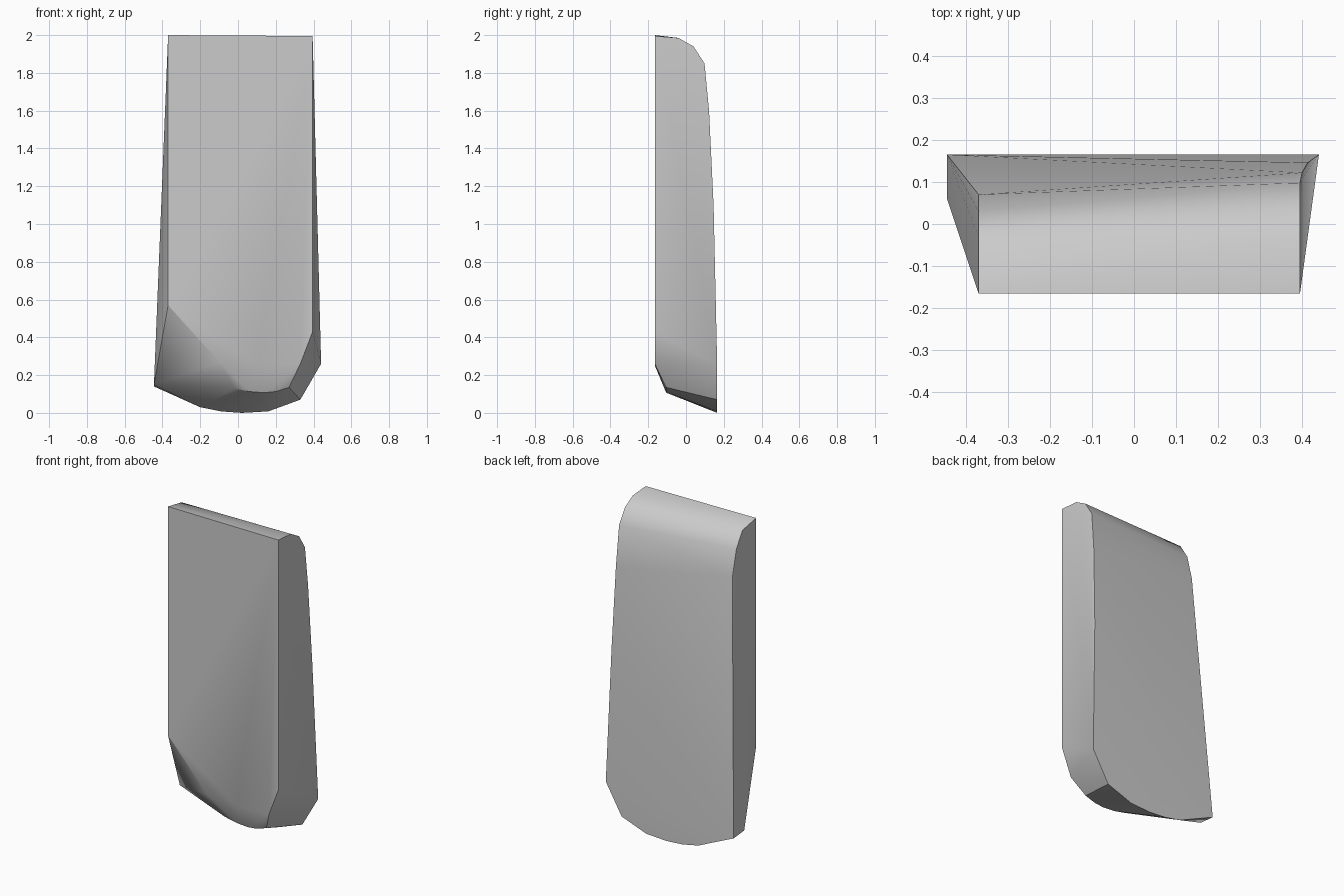
import bpy
import bmesh

if "Cube" in bpy.data.objects:
    bpy.data.objects.remove(bpy.data.objects["Cube"], do_unlink=True)

FRONT, BACK = -0.165, 0.165

# One plain grey for the whole slab
grey = bpy.data.materials.new("plain grey")
grey.use_nodes = True
colour = (0.6, 0.6, 0.6, 1)
grey.diffuse_color = colour
grey.node_tree.nodes["Principled BSDF"].inputs["Base Color"].default_value = colour

# Rounded top profiles of the two sides, as (x, y, z)
narrow_side = [(-0.37, y, z) for y, z in
               ((FRONT, 2), (-0.03, 1.975), (0.03, 1.88), (0.07, 1.72))]
wide_side = [(0.395, y, z) for y, z in
             ((FRONT, 1.995), (-0.04, 1.985), (0.04, 1.94), (0.098, 1.85))]
wide_side += [(0.4, 0.122, 1.6), (0.413, 0.146, 1.1)]

# Outline of the rounded lower end at the back
back_rim = [(x, BACK, z) for x, z in
            ((-0.445, 0.14), (-0.2, 0.03), (-0.09, 0.008), (0.02, 0),
             (0.16, 0.008), (0.33, 0.07), (0.44, 0.26))]

# Lower edge of the flat front, and the chamfer lip below it
front_rim = [(x, FRONT, z) for x, z in
             ((-0.37, 0.57), (-0.1, 0.27), (0.1, 0.25), (0.33, 0.26), (0.395, 0.43))]
lip = [(-0.445, 0.06, 0.15), (-0.02, -0.105, 0.13), (0.06, -0.105, 0.113),
       (0.14, -0.105, 0.107), (0.2, -0.105, 0.113), (0.27, -0.105, 0.135)]

# Skin the profiles into one closed, faceted body
bm = bmesh.new()
for point in narrow_side + wide_side + back_rim + front_rim + lip:
    bm.verts.new(point)
result = bmesh.ops.convex_hull(bm, input=bm.verts)
loose = [v for v in bm.verts if not v.link_faces]
bmesh.ops.delete(bm, geom=loose, context="VERTS")
bmesh.ops.dissolve_limit(bm, angle_limit=0.005, verts=bm.verts, edges=bm.edges)
bmesh.ops.recalc_face_normals(bm, faces=bm.faces)

mesh = bpy.data.meshes.new("tapered_slab")
bm.to_mesh(mesh)
bm.free()
mesh.materials.append(grey)
slab = bpy.data.objects.new("tapered_slab", mesh)
bpy.context.collection.objects.link(slab)

# Smooth the rounded areas and keep the hard edges
bpy.ops.object.select_all(action="DESELECT")
slab.select_set(True)
bpy.context.view_layer.objects.active = slab
bpy.ops.object.shade_smooth_by_angle(angle=0.52)
